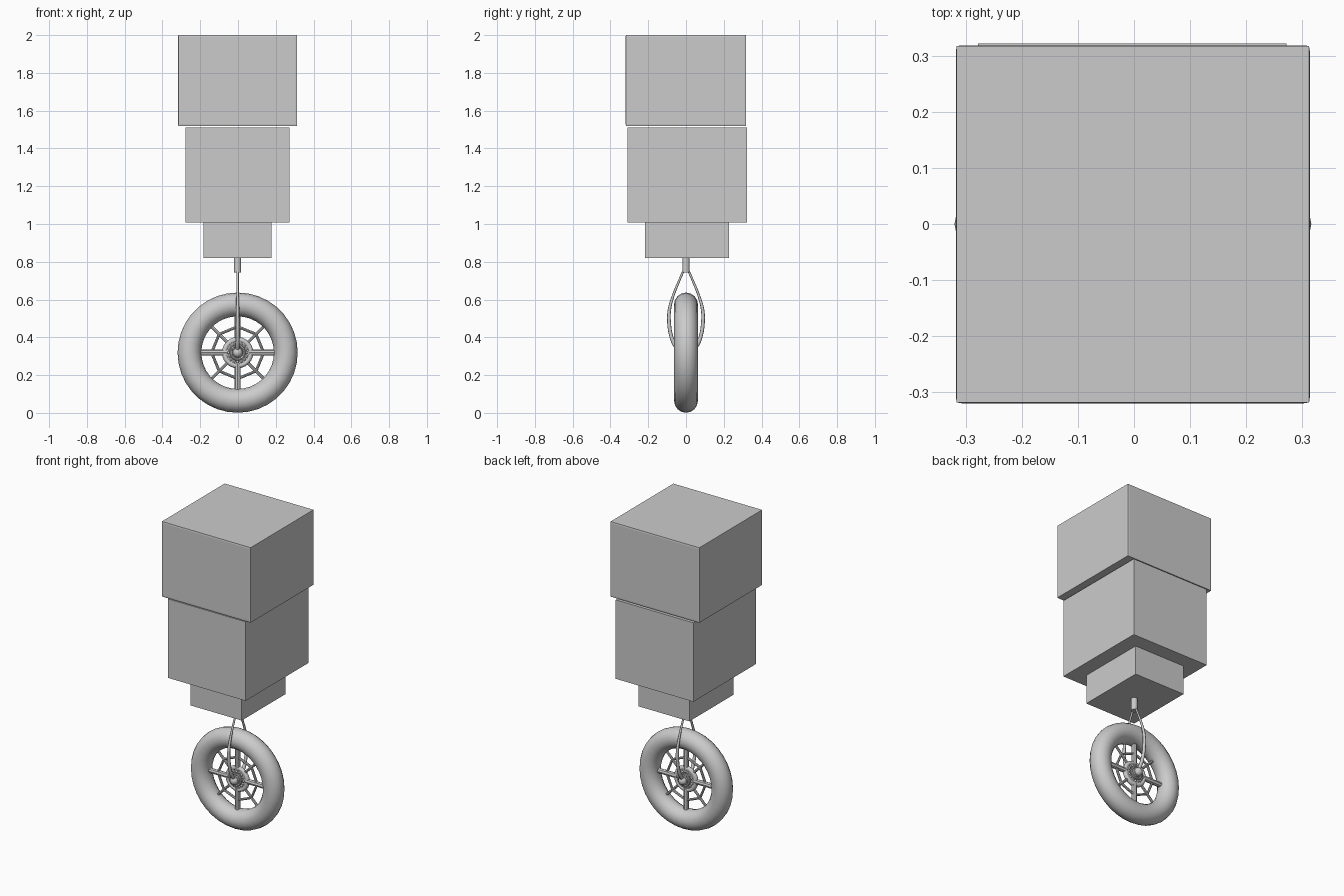
import bpy, bmesh, math
from mathutils import Vector

if "Cube" in bpy.data.objects:
    bpy.data.objects.remove(bpy.data.objects["Cube"])

grey = bpy.data.materials.new("plain grey")
grey.diffuse_color = (0.6, 0.6, 0.6, 1)
grey.use_nodes = True
grey.node_tree.nodes["Principled BSDF"].inputs["Base Color"].default_value = grey.diffuse_color

CX, CZ = -0.002, 0.319          # wheel centre
HUB = Vector((CX, 0, CZ))


def finish(name, smooth=None):
    ob = bpy.context.object
    ob.name = name
    ob.data.materials.append(grey)
    if smooth:
        bpy.ops.object.shade_smooth_by_angle(angle=math.radians(smooth))
    return ob


def box(name, x0, x1, y0, y1, z0, z1):
    bpy.ops.mesh.primitive_cube_add(size=1)
    ob = finish(name)
    for v in ob.data.vertices:
        v.co = (x1 if v.co.x > 0 else x0, y1 if v.co.y > 0 else y0, z1 if v.co.z > 0 else z0)
    return ob


def ring(name, major, minor, seg=32, mseg=12, smooth=None, y=0):
    bpy.ops.mesh.primitive_torus_add(major_radius=major, minor_radius=minor, major_segments=seg,
                                     minor_segments=mseg, location=(CX, y, CZ),
                                     rotation=(math.pi / 2, 0, 0))
    return finish(name, smooth)


def rod(name, a, b, r, sides=12):
    a, b = Vector(a), Vector(b)
    d = b - a
    bpy.ops.mesh.primitive_cylinder_add(vertices=sides, radius=r, depth=d.length, location=(a + b) / 2,
                                        rotation=d.to_track_quat('Z', 'Y').to_euler())
    return finish(name, 40)


# Stacked boxes; the top one has slightly raised side panels
top = box("top_box", -0.316, 0.312, -0.318, 0.317, 1.52, 2.0)
bm = bmesh.new()
bm.from_mesh(top.data)
bm.normal_update()
sides = [f for f in bm.faces if abs(f.normal.z) < 0.5]
bmesh.ops.inset_individual(bm, faces=sides, thickness=0.013, depth=0.0015)
bm.to_mesh(top.data)
bm.free()
box("middle_box", -0.278, 0.272, -0.311, 0.322, 1.007, 1.512)
box("lower_box", -0.183, 0.178, -0.217, 0.227, 0.82, 1.007)

# Stem under the boxes
rod("stem", (CX, 0, 0.742), (CX, 0, 0.83), 0.019, 16)

# Tyre, hub rings and web ring
ring("tyre", 0.255, 0.063, 36, 16, 25)
ring("hub_ring", 0.069, 0.014, 24, 10, 40)
ring("web_ring", 0.138, 0.008, 8, 8)
rod("hub_plate", HUB + Vector((0, -0.01, 0)), HUB + Vector((0, 0.01, 0)), 0.066, 24)

# Spokes: four thick, four thin
for i in range(8):
    a = i * math.pi / 4
    d = Vector((math.cos(a), 0, math.sin(a)))
    rod("spoke", HUB + d * 0.06, HUB + d * 0.215, 0.016 if i % 2 == 0 else 0.008, 8)

# Axle with rounded caps, collars and bearing balls on both sides
rod("axle", HUB + Vector((0, -0.035, 0)), HUB + Vector((0, 0.035, 0)), 0.03, 20)
for s in (-1, 1):
    bpy.ops.mesh.primitive_uv_sphere_add(segments=16, ring_count=8, radius=0.026,
                                         location=HUB + Vector((0, s * 0.035, 0)))
    finish("axle_cap", 40)
    ring("axle_collar", 0.036, 0.007, 20, 8, 40, s * 0.02)
    for i in range(16):
        a = i * math.pi / 8
        bpy.ops.mesh.primitive_uv_sphere_add(
            segments=8, ring_count=6, radius=0.007,
            location=HUB + Vector((0.049 * math.cos(a), s * 0.012, 0.049 * math.sin(a))))
        finish("bearing_ball", 60)

# Curved fork prongs, widening toward the axle: (y, z, radius)
path = [(0.012, 0.755, 0.006), (0.036, 0.70, 0.006), (0.068, 0.62, 0.007), (0.088, 0.545, 0.009),
        (0.089, 0.47, 0.010), (0.078, 0.405, 0.010), (0.062, 0.365, 0.011), (0.036, 0.328, 0.011)]
for s in (-1, 1):
    cu = bpy.data.curves.new("fork_prong", 'CURVE')
    cu.dimensions = '3D'
    cu.bevel_depth = 1.0
    cu.bevel_resolution = 2
    cu.resolution_u = 4
    cu.use_fill_caps = True
    sp = cu.splines.new('BEZIER')
    sp.bezier_points.add(len(path) - 1)
    for p, (y, z, r) in zip(sp.bezier_points, path):
        p.co = (CX, s * y, z)
        p.radius = r
        p.handle_left_type = p.handle_right_type = 'AUTO'
    cu.materials.append(grey)
    ob = bpy.data.objects.new("fork_prong", cu)
    bpy.context.collection.objects.link(ob)
